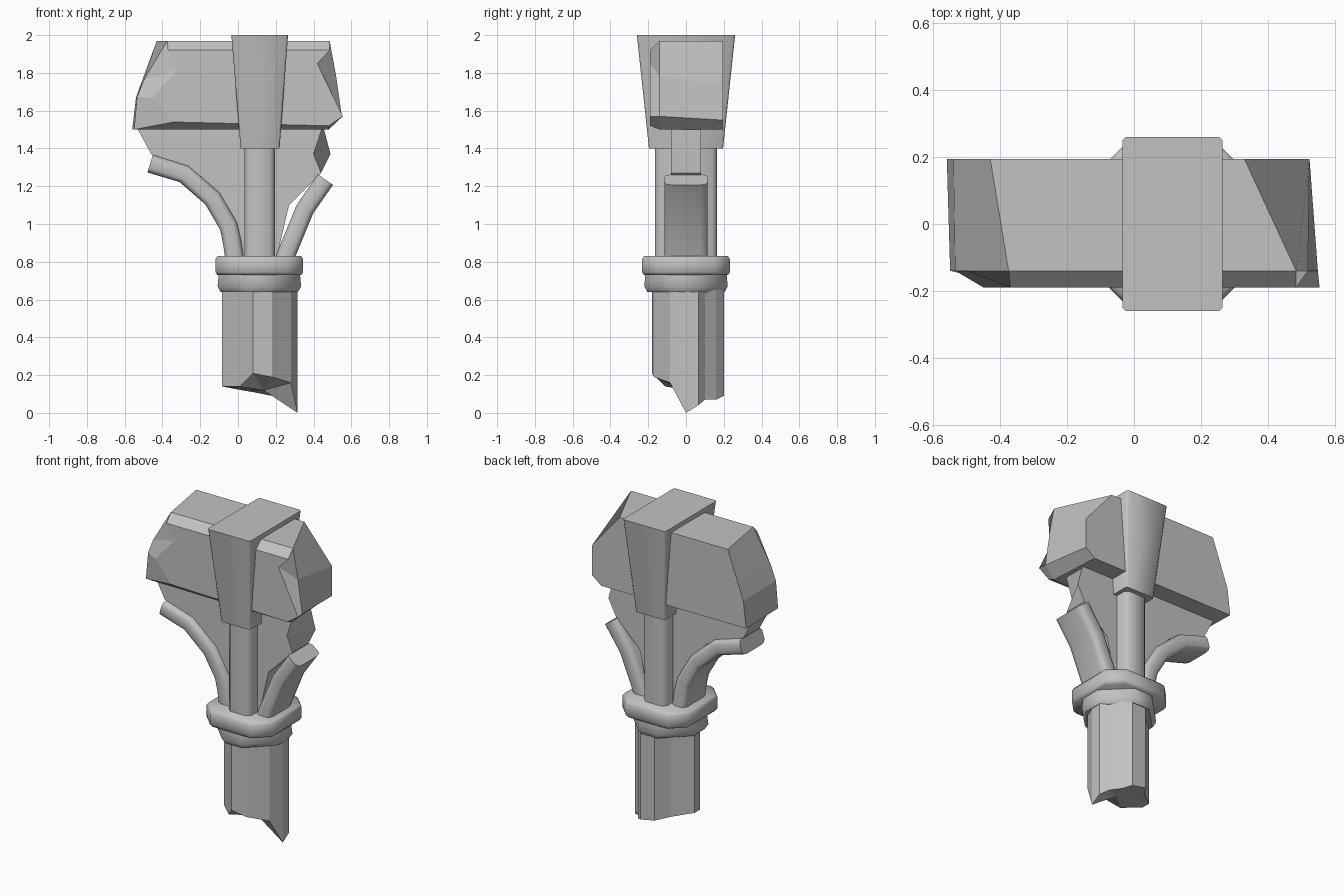
import bpy, bmesh, math
from mathutils import Vector

cube = bpy.data.objects.get("Cube")
if cube:
    bpy.data.objects.remove(cube)

# Single stone grey
grey = bpy.data.materials.new("stone_grey")
grey.use_nodes = True
colour = (0.54, 0.54, 0.54, 1)
grey.diffuse_color = colour
grey.node_tree.nodes["Principled BSDF"].inputs["Base Color"].default_value = colour


def loft(name, rings, smooth=0, poke_first=False):
    """Skin a list of equal rings of points and cap both ends."""
    bm = bmesh.new()
    rows = [[bm.verts.new(p) for p in ring] for ring in rings]
    n = len(rows[0])
    for a, b in zip(rows, rows[1:]):
        for i in range(n):
            j = (i + 1) % n
            bm.faces.new((a[i], a[j], b[j], b[i]))
    first = bm.faces.new(rows[0][::-1])
    bm.faces.new(rows[-1])
    bm.normal_update()
    if poke_first:
        bmesh.ops.poke(bm, faces=[first])
    bmesh.ops.triangulate(bm, faces=[f for f in bm.faces if len(f.verts) > 4])
    bmesh.ops.recalc_face_normals(bm, faces=bm.faces)
    mesh = bpy.data.meshes.new(name)
    bm.to_mesh(mesh)
    bm.free()
    mesh.materials.append(grey)
    obj = bpy.data.objects.new(name, mesh)
    bpy.context.collection.objects.link(obj)
    if smooth:
        bpy.ops.object.select_all(action='DESELECT')
        obj.select_set(True)
        bpy.context.view_layer.objects.active = obj
        bpy.ops.object.shade_smooth_by_angle(angle=math.radians(smooth))


def at_y(outline, y):
    return [(x, y, z) for x, z in outline]


def cut_rect(cx, hx, hy, z, c):
    """Rectangle with cut corners at height z."""
    pts = [(hx - c, -hy), (hx, c - hy), (hx, hy - c), (hx - c, hy),
           (c - hx, hy), (-hx, hy - c), (-hx, c - hy), (c - hx, -hy)]
    return [(cx + x, y, z) for x, y in pts]


# Chipped hammer head: front, bevel and back outlines
front = [(-.34, 1.54), (-.45, 1.67), (-.32, 1.82), (-.37, 1.92),
         (.485, 1.92), (.42, 1.85), (.555, 1.57), (.48, 1.52)]
middle = [(-.55, 1.5), (-.535, 1.67), (-.5, 1.76), (-.375, 1.97),
          (.485, 1.97), (.52, 1.78), (.55, 1.57), (.48, 1.5)]
back = [(-.56, 1.5), (-.54, 1.67), (-.5, 1.78), (-.43, 1.97),
        (.33, 1.97), (.525, 1.74), (.525, 1.55), (.46, 1.5)]
loft("hammer_head", [at_y(front, -.19), at_y(middle, -.14), at_y(back, .195)])

# Tapered band wrapped over the head
loft("head_band", [cut_rect(.117, .103, .196, 1.4, .01),
                   cut_rect(.115, .15, .26, 2, .01)], 50)

# Centre shaft
loft("shaft", [cut_rect(.115, .08, .165, z, .025) for z in (.75, 1.45)], 50)

# Flared web below the head
web = [(-.04, .8), (.2, .8), (.27, 1.1), (.44, 1.27), (.40, 1.37), (.45, 1.52),
       (-.54, 1.52), (-.46, 1.37), (-.2, 1.26), (-.03, 1.05)]
web_back = [(.49 if p == (.40, 1.37) else p[0], p[1]) for p in web]
loft("web", [at_y(web, -.08), at_y(web_back, .08)])


# Curved arms: rounded flat bars swept along a path
def arm(name, path, half_width, half_thick):
    pts = [Vector((x, 0, z)) for x, z in path]
    rings = []
    for i, p in enumerate(pts):
        t = (pts[min(i + 1, len(pts) - 1)] - pts[max(i - 1, 0)]).normalized()
        side = Vector((t.z, 0, -t.x))
        ring = []
        for k in range(12):
            a = math.tau * (k + .5) / 12
            u, v = math.cos(a), math.sin(a)
            y = half_width * math.copysign(abs(u) ** .3, u)
            s = half_thick * math.copysign(abs(v) ** .5, v)
            ring.append(p + side * s + Vector((0, y, 0)))
        rings.append(ring)
    loft(name, rings, 50)


arm("right_arm", [(-.01, .76), (-.03, .9), (-.05, .99), (-.135, 1.135),
                  (-.285, 1.265), (-.465, 1.32)], .115, .05)
arm("left_arm", [(.23, .76), (.26, .85), (.355, 1.08), (.463, 1.235)], .115, .05)

# Two collars with softened faces
loft("upper_collar", [cut_rect(.113, r, r, z, .085) for z, r in
                      [(.73, .222), (.745, .232), (.815, .232), (.83, .222)]], 50)
loft("lower_collar", [cut_rect(.113, r, r, z, .15) for z, r in
                      [(.64, .205), (.67, .221), (.735, .215)]], 50)

# Splintered handle: cross-section with broken lower heights
section = [(.08, -.18, .21), (.18, -.17, .19), (.28, -.085, .16), (.315, 0, 0),
           (.315, .065, .04), (.27, .1, .07), (.225, .16, .07), (.18, .2, .09),
           (.08, .2, .11), (.02, .12, .12), (-.085, .035, .14),
           (-.085, -.02, .14), (.01, -.11, .14)]
loft("handle", [section, [(x, y, .68) for x, y, z in section]], poke_first=True)
